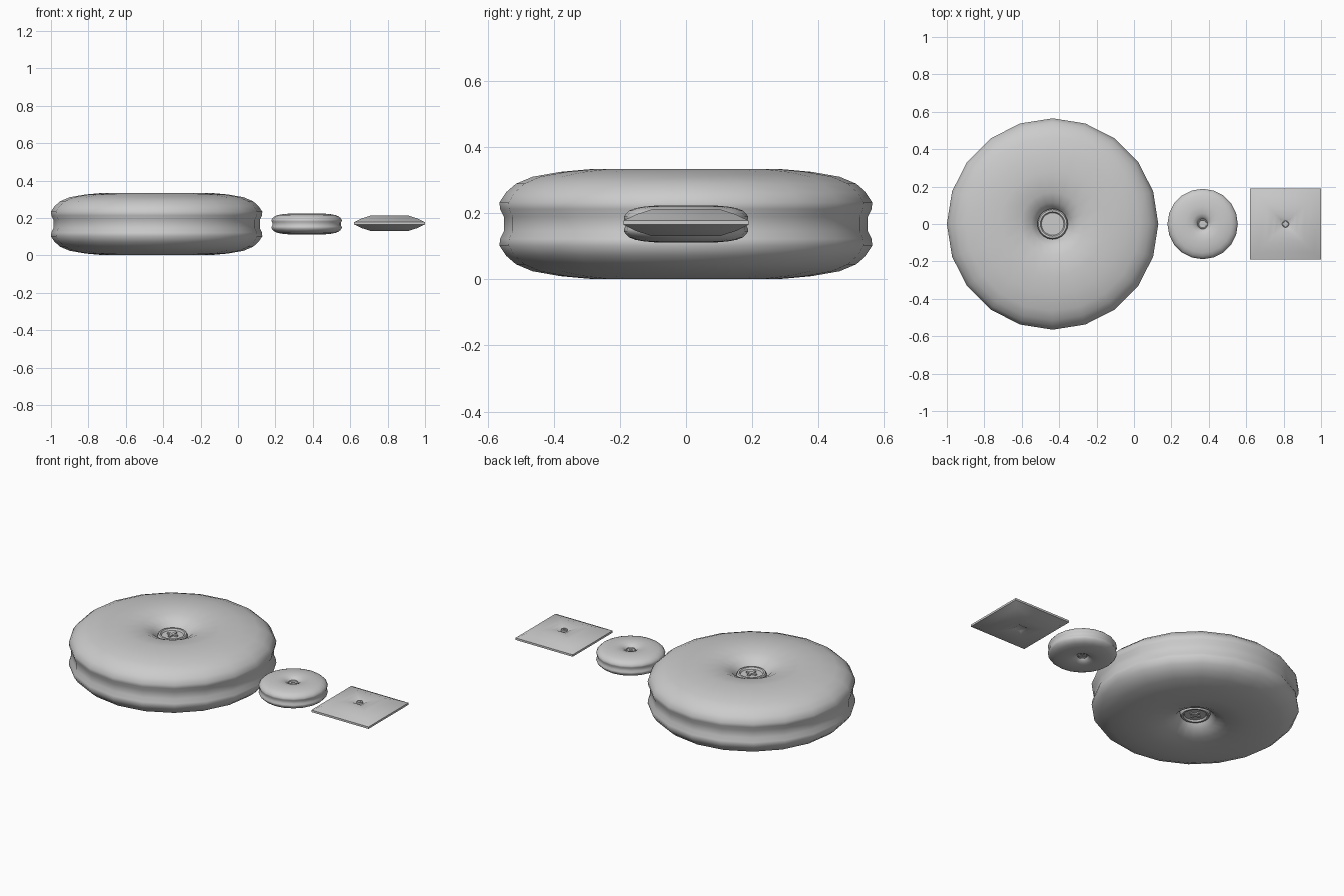
import bpy, bmesh
from math import sin, cos, pi, radians, sqrt

if "Cube" in bpy.data.objects:
    bpy.data.objects.remove(bpy.data.objects["Cube"])

ZC = 0.168  # shared mid height of the three cushions


def finish(bm, name, loc, scale):
    bmesh.ops.remove_doubles(bm, verts=bm.verts, dist=1e-5)
    bmesh.ops.recalc_face_normals(bm, faces=bm.faces)
    me = bpy.data.meshes.new(name)
    bm.to_mesh(me)
    bm.free()
    ob = bpy.data.objects.new(name, me)
    bpy.context.collection.objects.link(ob)
    ob.location = loc
    ob.scale = scale
    bpy.ops.object.select_all(action='DESELECT')
    ob.select_set(True)
    bpy.context.view_layer.objects.active = ob
    bpy.ops.object.shade_smooth_by_angle(angle=radians(40))
    return ob


def lathe(bm, profile, sides, start=0.0):
    """Revolve (radius, z) points around z; both ends are closed."""
    rings = [[bm.verts.new((r * cos(start + 2 * pi * i / sides),
                            r * sin(start + 2 * pi * i / sides), z))
              for i in range(sides)] for r, z in profile]
    for a, b in zip(rings, rings[1:]):
        for i in range(sides):
            j = (i + 1) % sides
            bm.faces.new((a[i], a[j], b[j], b[i]))
    bm.faces.new(rings[0])
    bm.faces.new(rings[-1])


def button(name, x, z, s, side):
    """Rimmed button with a raised cross, facing up or down."""
    bm = bmesh.new()
    lathe(bm, [(0.082, -0.03), (0.082, 0.0), (0.076, 0.010), (0.066, 0.010),
               (0.060, 0.0), (0.01, 0.0)], 20)
    for sx, sy in ((0.066, 0.014), (0.014, 0.066)):
        box = bmesh.ops.create_cube(bm, size=1)['verts']
        bmesh.ops.scale(bm, vec=(sx, sy, 0.016), verts=box)
    finish(bm, name, (x, 0, z), (s, s, s * side))


# Upper half of the round cushion: button dimple, crown, bulge, seam
half = [(0.03, 0.075), (0.075, 0.078), (0.092, 0.105), (0.115, 0.130),
        (0.17, 0.155), (0.28, 0.167), (0.38, 0.158), (0.465, 0.143),
        (0.515, 0.122), (0.545, 0.096), (0.565, 0.066), (0.563, 0.045),
        (0.552, 0.022)]
full = half + [(r, -z) for r, z in reversed(half)]

# Round cushions with a button on each face
for name, x, s in (("large_round_cushion", -0.435, 1.0),
                   ("small_round_cushion", 0.367, 0.333)):
    bm = bmesh.new()
    lathe(bm, full, 20)
    finish(bm, name, (x, 0, ZC), (s, s, s))
    for side, tag in ((1, "top"), (-1, "bottom")):
        button(f"{name}_{tag}_button", x, ZC + side * 0.105 * s, s, side)

# Square cushion: thin edge, sloping faces, small central pit
q = [(0.012, 0.026), (0.024, 0.030), (0.034, 0.036), (0.06, 0.041),
     (0.10, 0.041), (0.15, 0.025), (0.188, 0.006)]
q = [(r * sqrt(2), z) for r, z in q]
bm = bmesh.new()
lathe(bm, q + [(r, -z) for r, z in reversed(q)], 4, pi / 4)
finish(bm, "square_cushion", (0.81, 0, 0.172), (1.01, 1.01, 1))
button("square_cushion_button", 0.81, 0.206, 0.22, 1)
